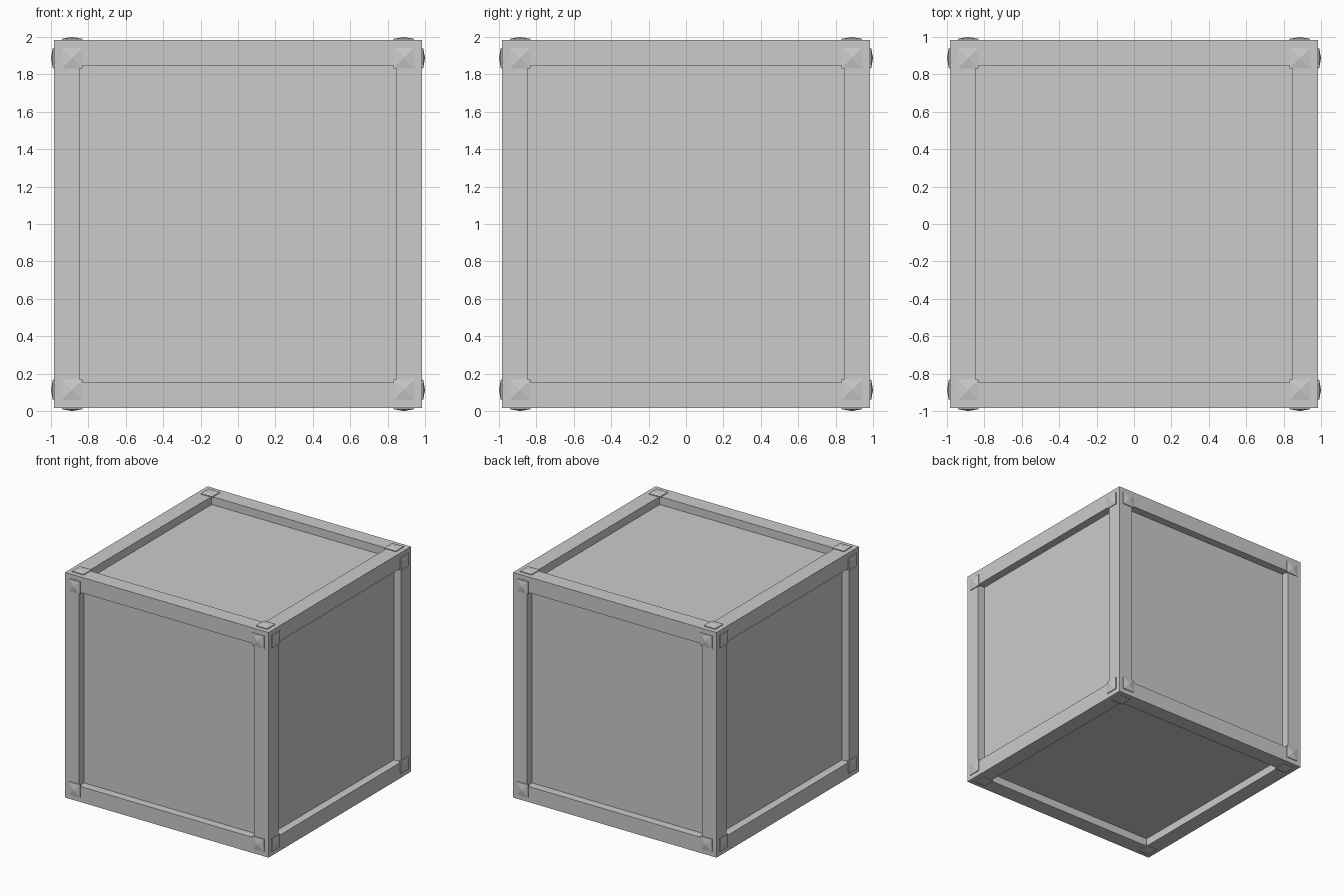
import bpy, bmesh
from math import radians
from mathutils import Matrix, Vector

if "Cube" in bpy.data.objects:
    bpy.data.objects.remove(bpy.data.objects["Cube"])

HALF = 0.983       # half size of the crate body
OPEN = 0.79        # half size of each panel opening
DEPTH = 0.07       # panel recess
STUD_POS, STUD_HALF = 0.887, 0.055
STUD_WALL, STUD_TOP = 0.007, 0.017
CENTRE = Vector((0, 0, 1))


def make_object(name, bm):
    bmesh.ops.recalc_face_normals(bm, faces=bm.faces)
    mesh = bpy.data.meshes.new(name)
    bm.to_mesh(mesh)
    bm.free()
    obj = bpy.data.objects.new(name, mesh)
    obj.location = CENTRE
    bpy.context.collection.objects.link(obj)
    return obj


# Crate body: cube with a recessed panel on every side
bm = bmesh.new()
bmesh.ops.create_cube(bm, size=2 * HALF)
panels = bm.faces[:]
bmesh.ops.inset_individual(bm, faces=panels, thickness=HALF - OPEN)
for face in bmesh.ops.extrude_discrete_faces(bm, faces=panels)["faces"]:
    face.normal_update()
    bmesh.ops.translate(bm, verts=face.verts, vec=-face.normal * DEPTH)
make_object("crate_body", bm)


# Corner stud: low square base with a shallow pyramid cap
def add_stud(bm, matrix):
    def ring(z):
        return [bm.verts.new(matrix @ Vector((x * STUD_HALF, y * STUD_HALF, z)))
                for x, y in ((-1, -1), (1, -1), (1, 1), (-1, 1))]
    low, high = ring(-0.005), ring(STUD_WALL)
    apex = bm.verts.new(matrix @ Vector((0, 0, STUD_TOP)))
    bm.faces.new(low[::-1])
    for i in range(4):
        j = (i + 1) % 4
        bm.faces.new((low[i], low[j], high[j], high[i]))
        bm.faces.new((high[i], high[j], apex))


# Four studs on each of the six sides
sides = [Matrix.Rotation(radians(a), 4, 'X') for a in (0, 90, 180, 270)]
sides += [Matrix.Rotation(radians(a), 4, 'Y') for a in (90, 270)]
bm = bmesh.new()
for side in sides:
    for x in (-STUD_POS, STUD_POS):
        for y in (-STUD_POS, STUD_POS):
            add_stud(bm, side @ Matrix.Translation((x, y, HALF)))
make_object("corner_studs", bm)
